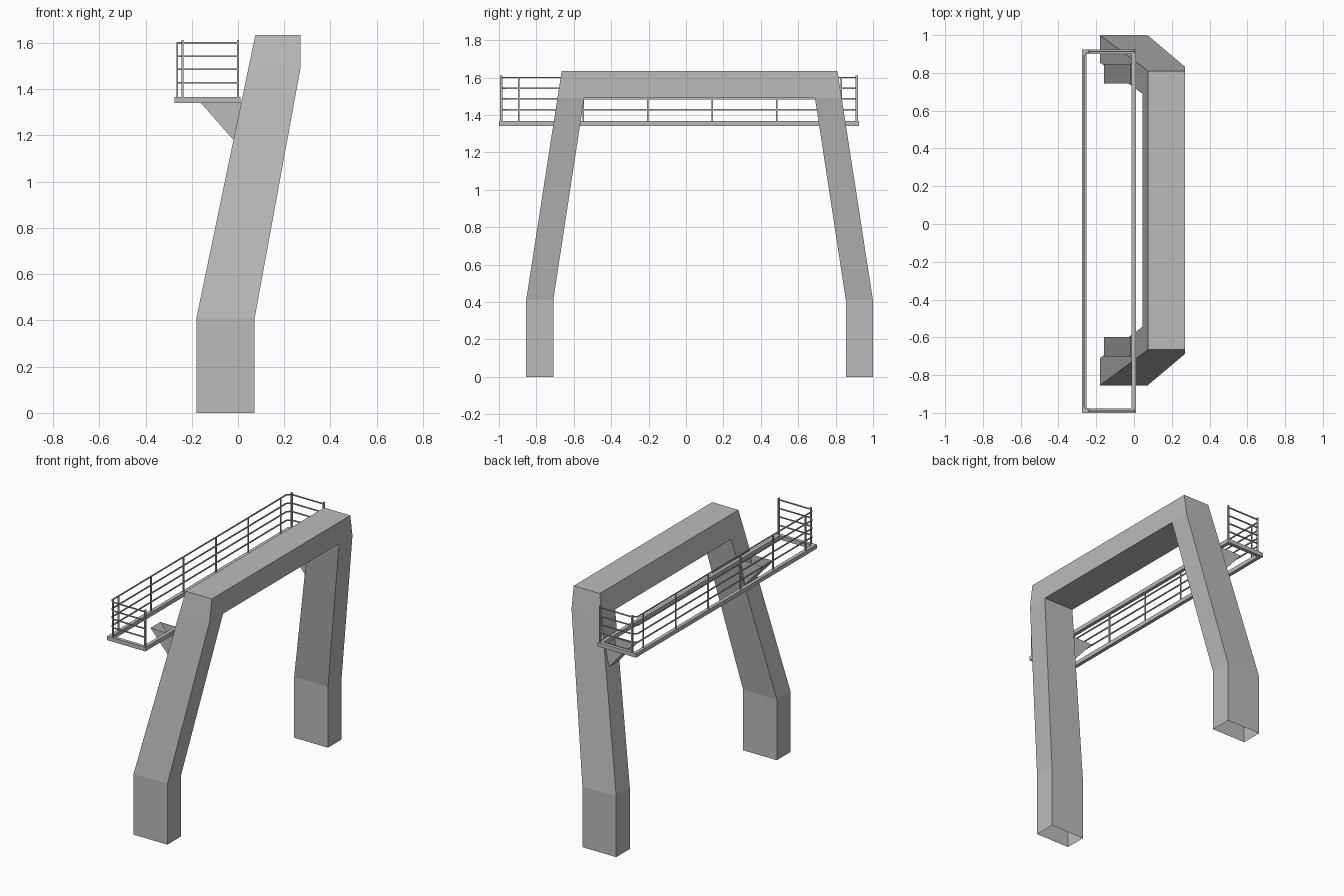
import bpy
import bmesh
from mathutils import Vector

cube = bpy.data.objects.get("Cube")
if cube:
    bpy.data.objects.remove(cube, do_unlink=True)


def material(name, value):
    m = bpy.data.materials.new(name)
    m.use_nodes = True
    col = (value, value, value, 1)
    m.diffuse_color = col
    m.node_tree.nodes["Principled BSDF"].inputs["Base Color"].default_value = col
    return m


GREY = material("grey steel", 0.5)
ARCH_Y = 0.0725          # centre line of the arch


def finish(name, bm, mirrored=False):
    bmesh.ops.recalc_face_normals(bm, faces=bm.faces[:])
    mesh = bpy.data.meshes.new(name)
    bm.to_mesh(mesh)
    bm.free()
    mesh.materials.append(GREY)
    ob = bpy.data.objects.new(name, mesh)
    bpy.context.scene.collection.objects.link(ob)
    if mirrored:
        ob.location.y = ARCH_Y
        mod = ob.modifiers.new("Mirror", "MIRROR")
        mod.use_axis = (False, True, False)
        mod.use_clip = True
    return ob


def add_box(bm, lo, hi):
    lo, hi = Vector(lo), Vector(hi)
    made = bmesh.ops.create_cube(bm, size=1)["verts"]
    bmesh.ops.scale(bm, vec=hi - lo, verts=made)
    bmesh.ops.translate(bm, vec=(lo + hi) / 2, verts=made)


def add_bar(bm, a, b, width):
    """Square bar between two points."""
    a, b = Vector(a), Vector(b)
    d = b - a
    made = bmesh.ops.create_cube(bm, size=1)["verts"]
    bmesh.ops.scale(bm, vec=(width, width, d.length), verts=made)
    bmesh.ops.rotate(bm, matrix=d.to_track_quat("Z", "Y").to_matrix(), verts=made)
    bmesh.ops.translate(bm, vec=(a + b) / 2, verts=made)


# Leaning portal arch: one half, mirrored; the feet are open underneath
KNEE, SOFFIT, TOP = 0.41, 1.49, 1.635


def x_left(z):
    return -0.18 + 0.255 * max(0, z - KNEE) / (TOP - KNEE)


def x_right(z):
    return 0.072 + 0.198 * min(1, max(0, z - KNEE) / (SOFFIT - KNEE))


outer = [(-0.927, 0), (-0.927, KNEE), (-0.76, SOFFIT), (-0.737, TOP), (0, TOP)]
inner = [(-0.782, 0), (-0.782, KNEE), (-0.617, SOFFIT), (-0.617, SOFFIT), (0, SOFFIT)]
bm = bmesh.new()
rings = []
for (yo, zo), (yi, zi) in zip(outer, inner):
    rings.append([bm.verts.new(p) for p in (
        (x_left(zo), yo, zo), (x_right(zo), yo, zo),
        (x_right(zi), yi, zi), (x_left(zi), yi, zi))])
for r, s in zip(rings, rings[1:]):
    for i in range(4):
        j = (i + 1) % 4
        bm.faces.new((r[i], r[j], s[j], s[i]))
bmesh.ops.remove_doubles(bm, verts=bm.verts[:], dist=0.0001)
finish("portal_arch", bm, mirrored=True)

# Open-topped wedge brackets carrying the walkway
bm = bmesh.new()
sides = []
for y in (-0.775, -0.672):
    sides.append([bm.verts.new((x, y, z)) for x, z in
                  ((-0.16, 1.34), (-0.019, 1.18), (0.014, 1.34))])
    bm.faces.new(sides[-1])
(a, b, _), (c, d, _) = sides
bm.faces.new((a, b, d, c))
finish("walkway_bracket", bm, mirrored=True)

# Walkway: open rectangular frame
X0, X1, Y0, Y1, Z0, Z1, W = -0.275, 0.01, -1.0, 0.925, 1.34, 1.367, 0.024
bm = bmesh.new()
for x in (X0, X1 - W):
    add_box(bm, (x, Y0, Z0), (x + W, Y1, Z1))
for y in (Y0, Y1 - W):
    add_box(bm, (X0 + W, y, Z0), (X1 - W, y + W, Z1))
finish("walkway_frame", bm)

# Guard rails on three sides, with clipped corners
ya, yb = Y0 + 0.012, Y1 - 0.012
path = [(0, ya), (-0.24, ya), (-0.263, ya + 0.022),
        (-0.263, yb - 0.022), (-0.24, yb), (0, yb)]
bm = bmesh.new()
for z in (1.428, 1.486, 1.542, 1.6):
    for p, q in zip(path, path[1:]):
        add_bar(bm, (*p, z), (*q, z), 0.007)
finish("guard_rails", bm)

# Rail posts
posts = [(x, y) for x in (0, -0.24) for y in (ya, yb)]
posts += [(-0.263, -0.895 + 0.345 * i) for i in range(6)]
bm = bmesh.new()
for x, y in posts:
    ry = 0.007 if x > -0.25 else 0.004
    add_box(bm, (x - 0.004, y - ry, Z1), (x + 0.004, y + ry, 1.612 if x > -0.25 else 1.603))
finish("rail_posts", bm)
